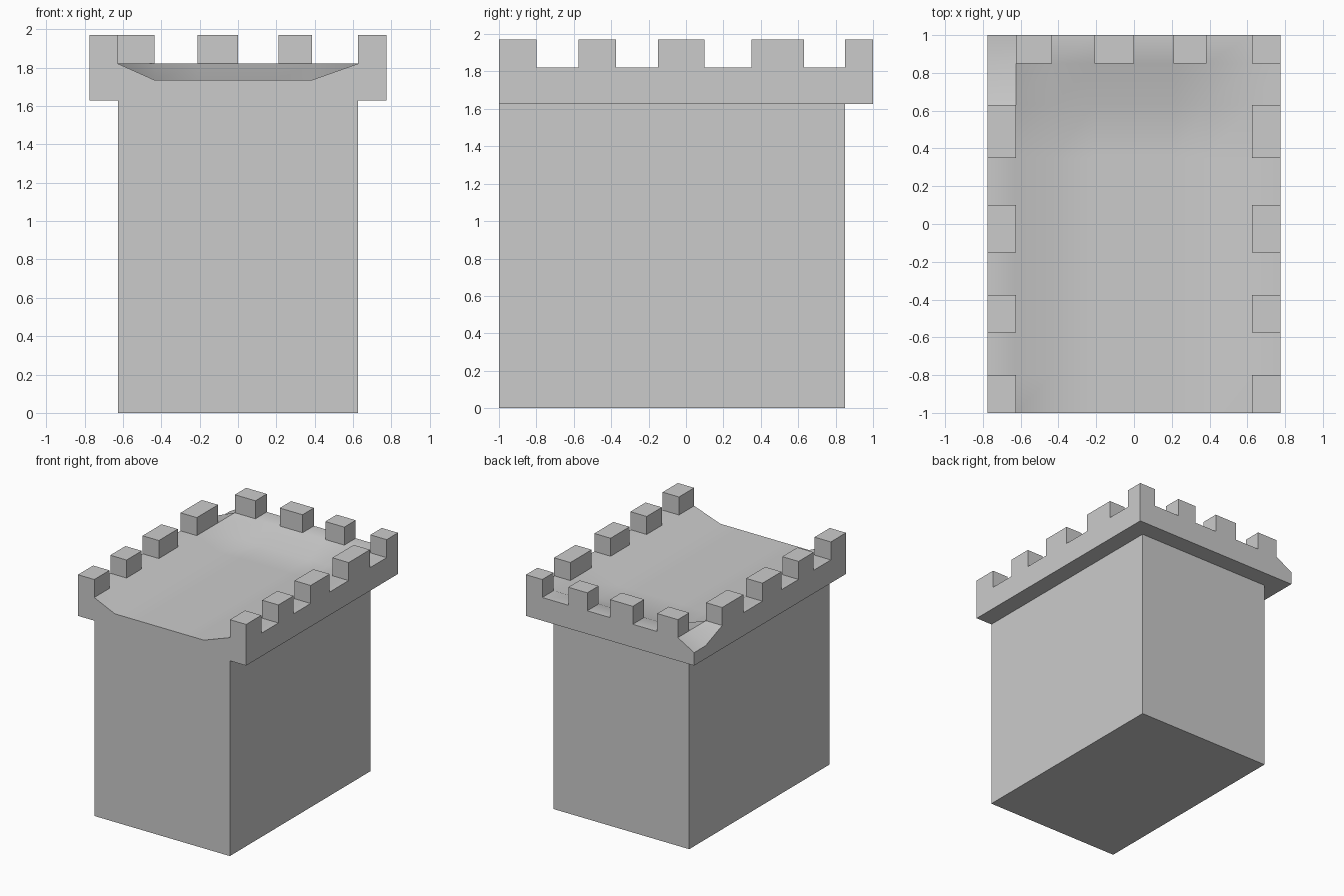
import bpy, bmesh, math

if "Cube" in bpy.data.objects:
    bpy.data.objects.remove(bpy.data.objects["Cube"])

# Grid lines that follow the battlement edges
xs = [-0.775, -0.625, -0.435, -0.21, 0.0, 0.21, 0.385, 0.625, 0.775]
ys = [-1.0, -0.8, -0.575, -0.375, -0.15, 0.10, 0.35, 0.63, 0.85, 1.0]
NX, NY = len(xs) - 1, len(ys) - 1
RIM, DIP, LEDGE, MERLON = 1.82, 1.735, 1.627, 0.15


def top_z(i, j):
    dished = 2 <= i <= NX - 2 and j <= NY - 2       # sunken roof floor
    broken = i == 0 and j >= NY - 1                 # crumbled back left corner
    return DIP if dished or broken else RIM


bm = bmesh.new()
top = [[bm.verts.new((x, y, top_z(i, j))) for j, y in enumerate(ys)] for i, x in enumerate(xs)]
low = [[bm.verts.new((x, y, LEDGE)) for y in ys] for x in xs]

# Roof surface and underside, sorted into merlon cells and body cells
merlons, body = [], []
for i in range(NX):
    for j in range(NY):
        cell = [(i, j), (i + 1, j), (i + 1, j + 1), (i, j + 1)]
        roof = bm.faces.new([top[a][b] for a, b in cell])
        under = bm.faces.new([low[a][b] for a, b in reversed(cell)])
        side = i in (0, NX - 1) and j % 2 == 0 and (i, j) != (0, NY - 1)
        back = j == NY - 1 and i in (1, 3, 5)
        if side or back:
            merlons.append(roof)
        if 0 < i < NX - 1 and j < NY - 1:
            body.append(under)

# Parapet outer walls
ring = ([(i, 0) for i in range(NX)] + [(NX, j) for j in range(NY)]
        + [(i, NY) for i in range(NX, 0, -1)] + [(0, j) for j in range(NY, 0, -1)])
for (a, b), (c, d) in zip(ring, ring[1:] + ring[:1]):
    bm.faces.new([low[a][b], low[c][d], top[c][d], top[a][b]])

# Merlons raised from the rim
for f in bmesh.ops.extrude_discrete_faces(bm, faces=merlons)["faces"]:
    for v in f.verts:
        v.co.z = RIM + MERLON

# Tower body drawn down to the ground
for g in bmesh.ops.extrude_face_region(bm, geom=body)["geom"]:
    if isinstance(g, bmesh.types.BMVert):
        g.co.z = 0.0
old = [f for f in body if f.is_valid and all(abs(v.co.z - LEDGE) < 1e-4 for v in f.verts)]
if old:
    bmesh.ops.delete(bm, geom=old, context="FACES")

bmesh.ops.recalc_face_normals(bm, faces=bm.faces)
# Centre-line check not needed: bounds are symmetric in x and y
mesh = bpy.data.meshes.new("castle_tower")
bm.to_mesh(mesh)
bm.free()
tower = bpy.data.objects.new("castle_tower", mesh)
bpy.context.collection.objects.link(tower)

# Soft shading across the dished roof, sharp stone edges
bpy.context.view_layer.objects.active = tower
tower.select_set(True)
bpy.ops.object.shade_smooth_by_angle(angle=math.radians(29))
